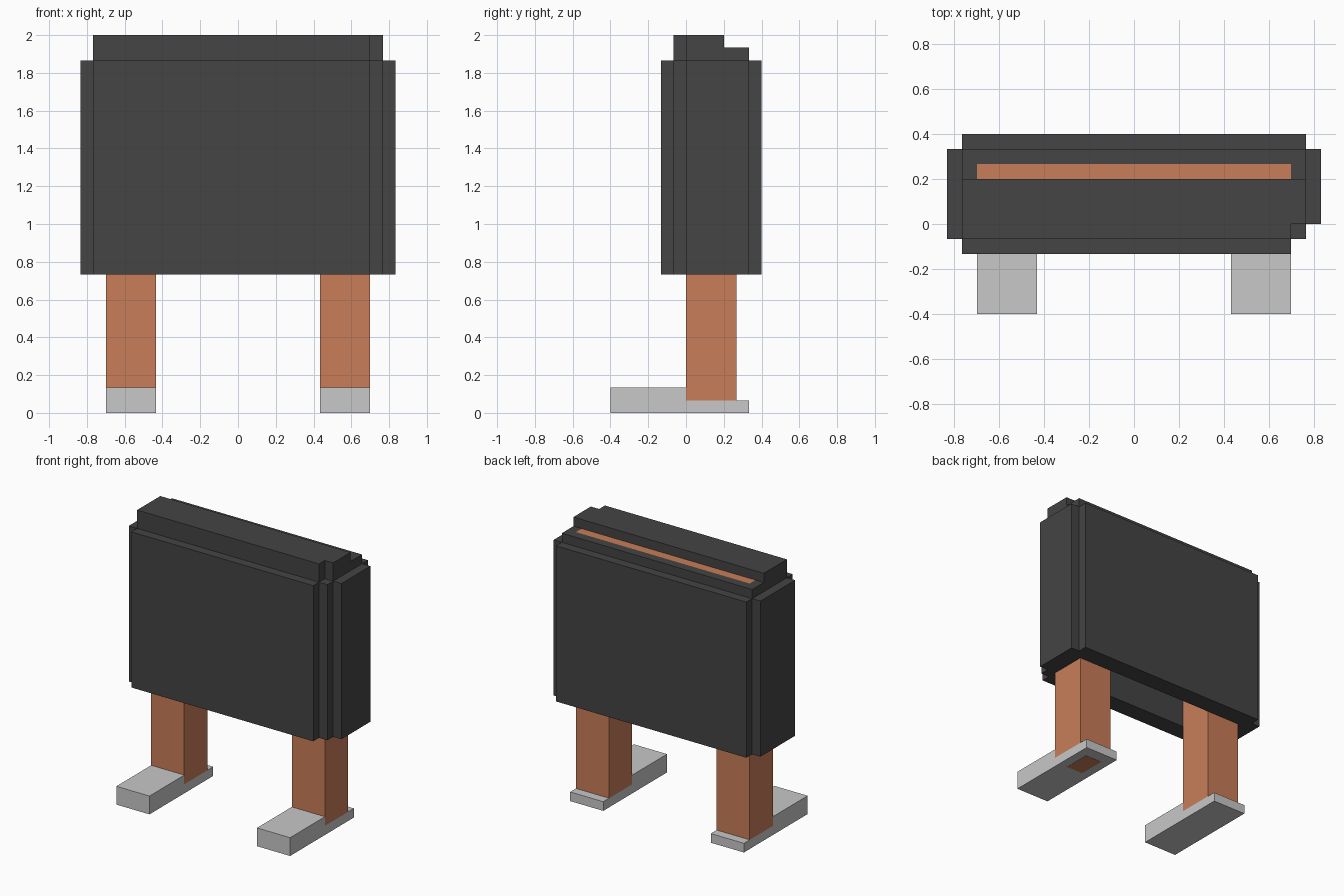
import bpy, bmesh

if "Cube" in bpy.data.objects:
    bpy.data.objects.remove(bpy.data.objects["Cube"])

U = 1 / 15  # size of one grid step


def material(name, rgb):
    m = bpy.data.materials.new(name)
    m.diffuse_color = (*rgb, 1)
    m.use_nodes = True
    m.node_tree.nodes["Principled BSDF"].inputs["Base Color"].default_value = m.diffuse_color
    return m


DARK = material("charcoal", (0.058, 0.058, 0.058))
ORANGE = material("terracotta", (0.578, 0.205, 0.098))
GREY = material("light grey", (0.578, 0.578, 0.578))


def blocks(name, mat, boxes):
    """One object from boxes given as (x0, x1, y0, y1, z0, z1) in grid steps."""
    bm = bmesh.new()
    for x0, x1, y0, y1, z0, z1 in boxes:
        cube = bmesh.ops.create_cube(bm, size=1)["verts"]
        for v in cube:
            v.co = ((x1 if v.co.x > 0 else x0) * U,
                    (y1 if v.co.y > 0 else y0) * U,
                    (z1 if v.co.z > 0 else z0) * U)
    mesh = bpy.data.meshes.new(name)
    bm.to_mesh(mesh)
    bm.free()
    mesh.materials.append(mat)
    ob = bpy.data.objects.new(name, mesh)
    bpy.context.collection.objects.link(ob)
    return ob


# Hollow body shell, open at the bottom, with one notched front corner
blocks("shell_front", DARK, [(-11.5, 10.5, -1, 0, 11, 30),
                             (10.5, 11.5, -1, 0, 11, 28)])
blocks("shell_back", DARK, [(-11.5, 11.5, 4, 5, 11, 29)])
blocks("shell_left", DARK, [(-11.5, -10.5, 0, 4, 11, 29)])
blocks("shell_right", DARK, [(10.5, 11.5, 0, 4, 11, 29)])
blocks("shell_ceiling", DARK, [(-10.5, 10.5, 0, 4, 28, 28.8)])
blocks("top_slab", DARK, [(-11.5, 11.5, 0, 3, 29, 30)])

# Raised outer panels
blocks("front_panel", DARK, [(-11.5, 10.5, -2, -1, 11, 28)])
blocks("back_panel", DARK, [(-11.5, 11.5, 5, 6, 11, 28)])
blocks("left_panel", DARK, [(-12.5, -11.5, -1, 5, 11, 28)])
blocks("right_panel", DARK, [(11.5, 12.5, 0, 5, 11, 28)])

# Orange strip showing in the slot on top
blocks("top_strip", ORANGE, [(-10.5, 10.5, 2.9, 4, 28.8, 29)])

# Legs and stepped feet
for side, x0, x1 in (("left", -10.5, -6.5), ("right", 6.5, 10.5)):
    blocks(side + "_leg", ORANGE, [(x0, x1, 0, 4, 1, 28)])
    blocks(side + "_foot", GREY, [(x0, x1, -6, 0, 0, 2),
                                  (x0, x1, 0, 5, 0, 1)])

# Leg end showing under the right foot
blocks("right_sole_patch", ORANGE, [(7.5, 9.5, 0.7, 3.7, -0.02, 0.05)])
